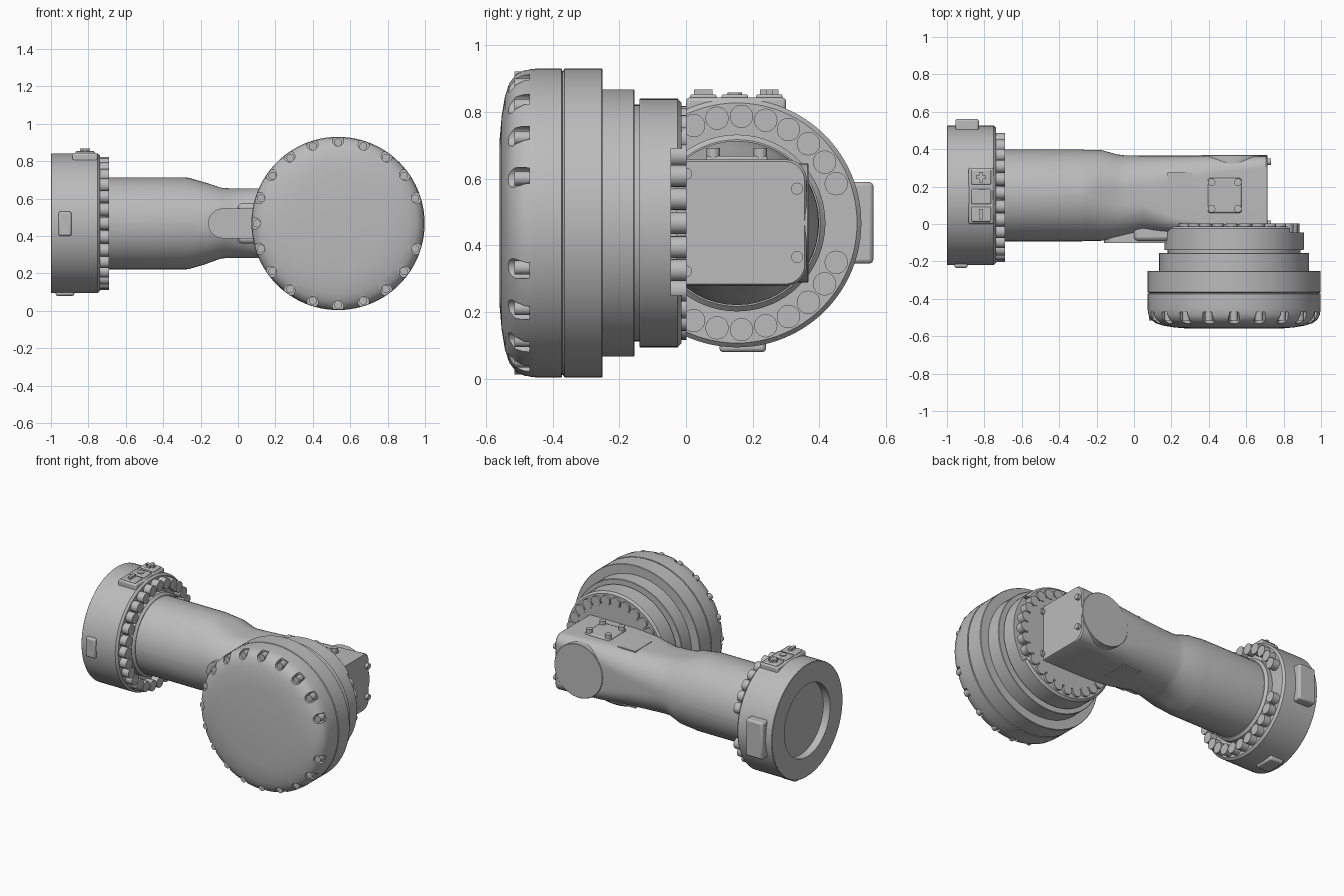
import bpy, bmesh
from math import cos, sin, pi, radians
from mathutils import Matrix, Vector

if bpy.data.objects.get("Cube"):
    bpy.data.objects.remove(bpy.data.objects["Cube"])

grey = bpy.data.materials.new("light grey")
grey.use_nodes = True
COLOUR = (0.5, 0.5, 0.5, 1)
grey.diffuse_color = COLOUR
grey.node_tree.nodes["Principled BSDF"].inputs["Base Color"].default_value = COLOUR

AXIS = {"x": Matrix.Rotation(pi / 2, 4, "Y"),
        "y": Matrix.Rotation(-pi / 2, 4, "X"),
        "z": Matrix.Identity(4)}
CZ = 0.467                     # height of both joint axes
ARM_Y, DRUM_X = 0.153, 0.535   # arm axis and drum axis
parts = []


def finish(bm, name):
    bmesh.ops.recalc_face_normals(bm, faces=bm.faces)
    mesh = bpy.data.meshes.new(name)
    bm.to_mesh(mesh)
    bm.free()
    mesh.materials.append(grey)
    ob = bpy.data.objects.new(name, mesh)
    bpy.context.collection.objects.link(ob)
    parts.append(ob)
    return ob


def skin(name, rings):
    """Join rings of points into a closed body."""
    bm = bmesh.new()
    loops = [[bm.verts.new(p) for p in ring] for ring in rings]
    n = len(loops[0])
    for a, b in zip(loops, loops[1:]):
        for i in range(n):
            j = (i + 1) % n
            bm.faces.new((a[i], a[j], b[j], b[i]))
    bm.faces.new(loops[0])
    bm.faces.new(loops[-1])
    return finish(bm, name)


def lathe(name, profile, axis, centre, n=96):
    """Turn (radius, position) pairs about an axis."""
    m = Matrix.Translation(centre) @ AXIS[axis]
    return skin(name, [[m @ Vector((r * cos(2 * pi * i / n), r * sin(2 * pi * i / n), t))
                        for i in range(n)] for r, t in profile])


def pegs(name, spots, r, length, axis, n=20):
    """Cylinders starting at each spot and running along the axis."""
    bm = bmesh.new()
    for p in spots:
        m = Matrix.Translation(p) @ AXIS[axis] @ Matrix.Translation((0, 0, length / 2))
        bmesh.ops.create_cone(bm, cap_ends=True, segments=n, radius1=r, radius2=r,
                              depth=length, matrix=m)
    return finish(bm, name)


def box(name, lo, hi, bevel=0.0):
    lo, hi = Vector(lo), Vector(hi)
    bm = bmesh.new()
    bmesh.ops.create_cube(bm, size=1, matrix=Matrix.Translation((lo + hi) / 2)
                          @ Matrix.Diagonal((*(hi - lo), 1)))
    ob = finish(bm, name)
    if bevel:
        mod = ob.modifiers.new("Bevel", "BEVEL")
        mod.width, mod.segments = bevel, 2
    return ob


def cut(ob, cutter):
    mod = ob.modifiers.new("Cut", "BOOLEAN")
    mod.operation, mod.solver, mod.object = "DIFFERENCE", "EXACT", cutter
    bpy.context.view_layer.objects.active = ob
    bpy.ops.object.modifier_apply(modifier=mod.name)
    parts.remove(cutter)
    bpy.data.objects.remove(cutter)


def drum_spot(deg, r, y):
    a = radians(deg)
    return Vector((DRUM_X + r * cos(a), y, CZ + r * sin(a)))


def arm_spot(deg, r, x):
    a = radians(deg)
    return Vector((x, ARM_Y + r * cos(a), CZ + r * sin(a)))


# Large joint drum with its domed cap
drum_centre = (DRUM_X, 0, CZ)
cap = lathe("drum_cap", [(0.01, -0.56), (0.25, -0.559), (0.32, -0.553), (0.38, -0.543),
                         (0.42, -0.53), (0.447, -0.51), (0.459, -0.485), (0.463, -0.45),
                         (0.463, -0.373), (0.455, -0.371), (0.455, -0.36)], "y", drum_centre)
notch_angles = range(18, 343, 18)
cut(cap, pegs("notch_cutter", [drum_spot(a, 0.443, -0.6) for a in notch_angles],
              0.03, 0.13, "y"))
pegs("cap_bolts", [drum_spot(a, 0.434, -0.515) for a in notch_angles], 0.021, 0.06, "y")
lathe("drum_body", [(0.455, -0.37), (0.463, -0.364), (0.463, -0.253), (0.46, -0.25),
                    (0.401, -0.25), (0.401, -0.157), (0.398, -0.154), (0.355, -0.154),
                    (0.355, -0.13)], "y", drum_centre)
hub = lathe("drum_hub", [(0.35, -0.14), (0.371, -0.14), (0.373, -0.137), (0.373, -0.025),
                         (0.36, -0.013), (0.01, -0.013)], "y", drum_centre)
cut(hub, box("hub_notch_cutter", (0.72, -0.045, 0.25), (1.1, 0.1, 0.69)))
BOLT_STEP = 13.2
pegs("hub_bolts", [drum_spot(180 + 21.6 + i * BOLT_STEP, 0.318, -0.05) for i in range(25)],
     0.033, 0.052, "y")

# End flange, hollowed on its outer face
flange_centre = (0, ARM_Y, CZ)
lathe("flange", [(0.01, -0.95), (0.24, -0.95), (0.24, -1), (0.37, -1), (0.373, -0.997),
                 (0.373, -0.75), (0.36, -0.737), (0.01, -0.737)], "x", flange_centre)
lathe("tube_collar", [(0.265, -0.75), (0.265, -0.705), (0.25, -0.69), (0.01, -0.69)],
      "x", flange_centre)
pegs("flange_bolts", [arm_spot(21.6 + i * BOLT_STEP, 0.32, -0.74) for i in range(25)],
     0.035, 0.05, "x")


# Forearm, blending from a round tube to a rounded block
def section(x, y0, y1, z0, z1, front, back, n=12):
    ring = []
    for k, (sy, sz) in enumerate(((1, 1), (-1, 1), (-1, -1), (1, -1))):
        r = back if sy > 0 else front
        cy = y1 - r if sy > 0 else y0 + r
        cz = z1 - r if sz > 0 else z0 + r
        for i in range(n + 1):
            a = (k + i / n) * pi / 2
            ring.append((x, cy + r * cos(a), cz + r * sin(a)))
    return ring


def tube(x, r):
    return section(x, ARM_Y - r, ARM_Y + r, CZ - r, CZ + r, r - 0.002, r - 0.002)


skin("forearm", [tube(-0.74, 0.246), tube(-0.28, 0.246), tube(-0.26, 0.243),
                 section(-0.18, -0.09, 0.397, 0.247, 0.687, 0.21, 0.21),
                 section(-0.09, -0.08, 0.372, 0.28, 0.658, 0.18, 0.18),
                 section(-0.05, -0.07, 0.367, 0.282, 0.655, 0.175, 0.175),
                 section(0.05, -0.04, 0.365, 0.282, 0.655, 0.15, 0.16),
                 section(0.2, -0.04, 0.365, 0.282, 0.655, 0.08, 0.14),
                 section(0.4, -0.04, 0.365, 0.28, 0.657, 0.04, 0.1),
                 section(0.705, -0.04, 0.362, 0.28, 0.657, 0.03, 0.06),
                 section(0.713, -0.036, 0.356, 0.284, 0.652, 0.03, 0.06)])
lathe("rear_disc", [(0.178, 0.1), (0.178, 0.365), (0.175, 0.368), (0.01, 0.368)],
      "y", drum_centre)

# Rounded front rib that joins the tube to the drum
rib = [(-0.08 + 0.08 * cos(a), CZ + 0.08 * sin(a))
       for a in [pi / 2 + i * pi / 16 for i in range(17)]]
rib += [(0.3, CZ - 0.08), (0.3, CZ + 0.08)]
skin("front_rib", [[(x, y, z) for x, z in rib] for y in (0.05, -0.102)])
box("rib_neck", (0.0, -0.09, 0.36), (0.3, 0.0, 0.575), 0.02)
lathe("drum_neck", [(0.3, -0.03), (0.3, 0.0), (0.01, 0.0)], "y", drum_centre)

# Access plate and bolts on the forearm
box("top_plate", (0.395, 0.06, 0.64), (0.575, 0.245, 0.668), 0.008)
pegs("top_plate_bolts", [(x, y, 0.66) for x in (0.415, 0.555) for y in (0.082, 0.223)],
     0.02, 0.032, "z")
for name, z0, z1 in (("upper", 0.65, 0.658), ("lower", 0.278, 0.286)):
    box(name + "_label_plate", (0.18, 0.1, z0), (0.31, 0.275, z1))
pegs("end_bolts", [(0.705, y, z) for y, z in ((0, 0.615), (0, 0.322),
                                               (0.333, 0.57), (0.333, 0.365))],
     0.018, 0.028, "x")

# Button panel on top of the flange
box("button_panel", (-0.885, 0.0, 0.78), (-0.75, 0.3, 0.843), 0.01)
for name, y in (("plus", 0.25), ("middle", 0.146), ("minus", 0.052)):
    box(name + "_button", (-0.87, y - 0.04, 0.83), (-0.765, y + 0.04, 0.853), 0.006)
for name, y in (("plus", 0.25), ("minus", 0.052)):
    box(name + "_bar", (-0.828, y - 0.028, 0.85), (-0.808, y + 0.028, 0.868))
box("plus_cross_bar", (-0.846, 0.24, 0.85), (-0.79, 0.26, 0.868))
pegs("middle_button_dot", [(-0.818, 0.146, 0.85)], 0.022, 0.008, "z")

# Connector blocks around the flange
box("rear_connector", (-0.955, 0.48, 0.345), (-0.83, 0.562, 0.59), 0.012)
box("front_pad", (-0.96, -0.235, 0.4), (-0.89, -0.18, 0.53), 0.01)
box("bottom_pad", (-0.975, 0.1, 0.08), (-0.875, 0.24, 0.14), 0.01)

# Smooth the curves and keep the edges crisp
bpy.ops.object.select_all(action="DESELECT")
for ob in parts:
    ob.select_set(True)
bpy.context.view_layer.objects.active = parts[0]
bpy.ops.object.shade_smooth_by_angle(angle=radians(30))
